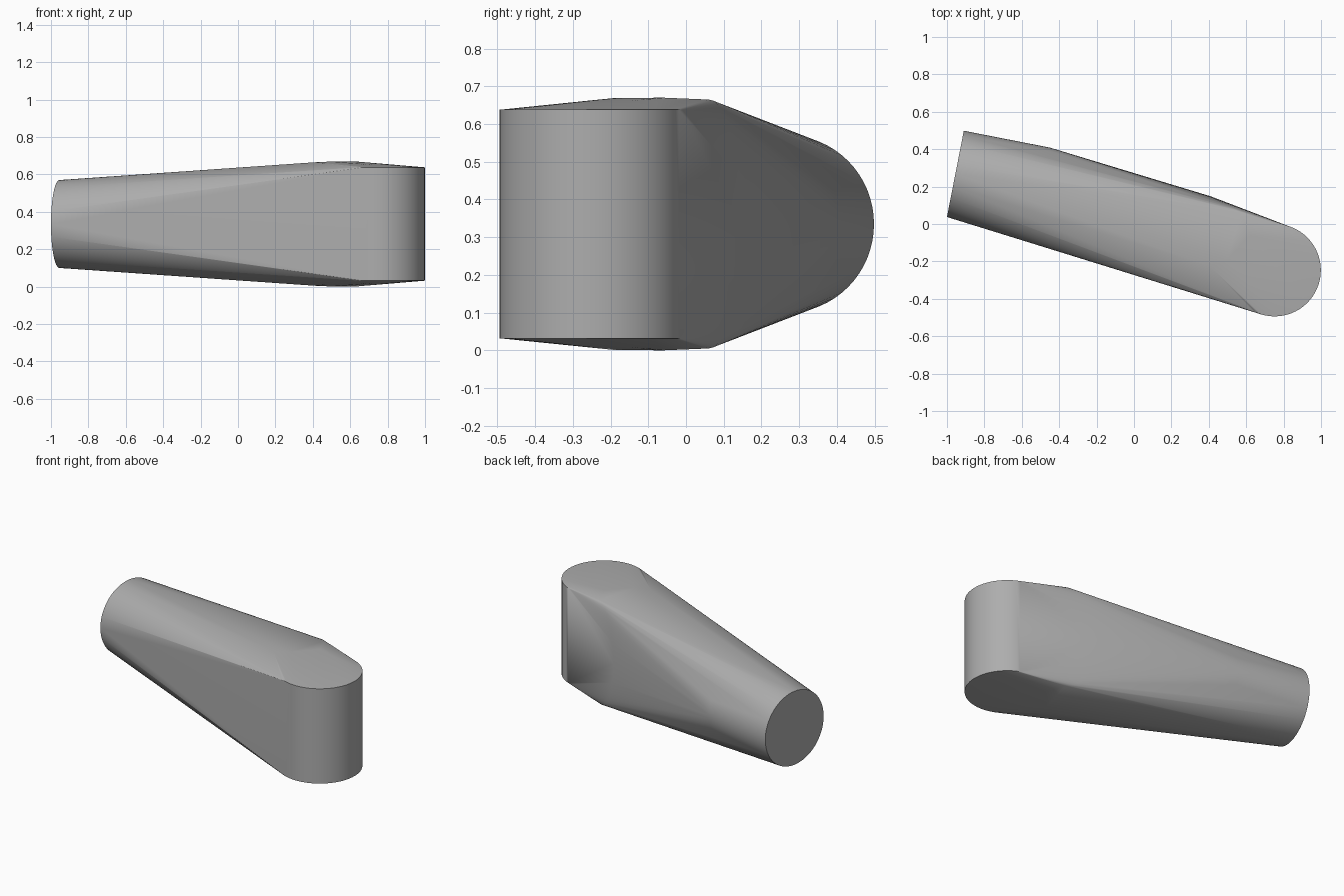
import bpy
import bmesh
from math import pi, sin, cos, radians
from mathutils import Vector

if "Cube" in bpy.data.objects:
    bpy.data.objects.remove(bpy.data.objects["Cube"], do_unlink=True)

MID = 0.335  # height of the horizontal symmetry plane


def ring(center, u, v, radius, count=64):
    """Points of a circle spanned by the unit vectors u and v."""
    angles = [2 * pi * i / count for i in range(count)]
    return [center + radius * (cos(a) * u + sin(a) * v) for a in angles]


X, Y, Z = Vector((1, 0, 0)), Vector((0, 1, 0)), Vector((0, 0, 1))
points = []

# Round stub at the narrow end
axis = Vector((0.981, -0.192, 0))
side = Vector((0.192, 0.981, 0))
end = Vector((-0.955, 0.268, MID))
for distance in (0, 0.47):
    points += ring(end + axis * distance, side, Z, 0.235)

# Upright rounded wide end
for height in (-0.303, 0.303):
    points += ring(Vector((0.752, -0.247, MID + height)), X, Y, 0.247)

# Bulged shoulder on the back side
for i in range(25):
    t = -pi / 2 + pi * i / 24
    points.append(Vector((0.57 - 0.16 * cos(t), 0.06 + 0.088 * cos(t), MID + 0.33 * sin(t))))

# Shallow crown above and below
for x, y, h in ((0.41, -0.23, 0.33), (0.5, -0.19, 0.334), (0.62, -0.06, 0.335)):
    for sign in (-1, 1):
        points.append(Vector((x, y, MID + sign * h)))

# Wrap all the sections in one tapered skin
bm = bmesh.new()
for p in points:
    bm.verts.new(p)
hull = bmesh.ops.convex_hull(bm, input=bm.verts)
loose = {g for g in hull["geom_interior"] + hull["geom_unused"] if isinstance(g, bmesh.types.BMVert)}
bmesh.ops.delete(bm, geom=list(loose), context="VERTS")
bmesh.ops.dissolve_limit(bm, angle_limit=radians(0.3), verts=bm.verts, edges=bm.edges)
bmesh.ops.recalc_face_normals(bm, faces=bm.faces)
mesh = bpy.data.meshes.new("tapered_arm")
bm.to_mesh(mesh)
bm.free()
arm = bpy.data.objects.new("tapered_arm", mesh)
bpy.context.collection.objects.link(arm)

# Plain grey material
grey = bpy.data.materials.new("mid_grey")
grey.use_nodes = True
color = (0.42, 0.42, 0.42, 1)
grey.diffuse_color = color
grey.node_tree.nodes["Principled BSDF"].inputs["Base Color"].default_value = color
mesh.materials.append(grey)

# Smooth curves, crisp end caps
bpy.ops.object.select_all(action="DESELECT")
arm.select_set(True)
bpy.context.view_layer.objects.active = arm
bpy.ops.object.shade_smooth_by_angle(angle=radians(30))
